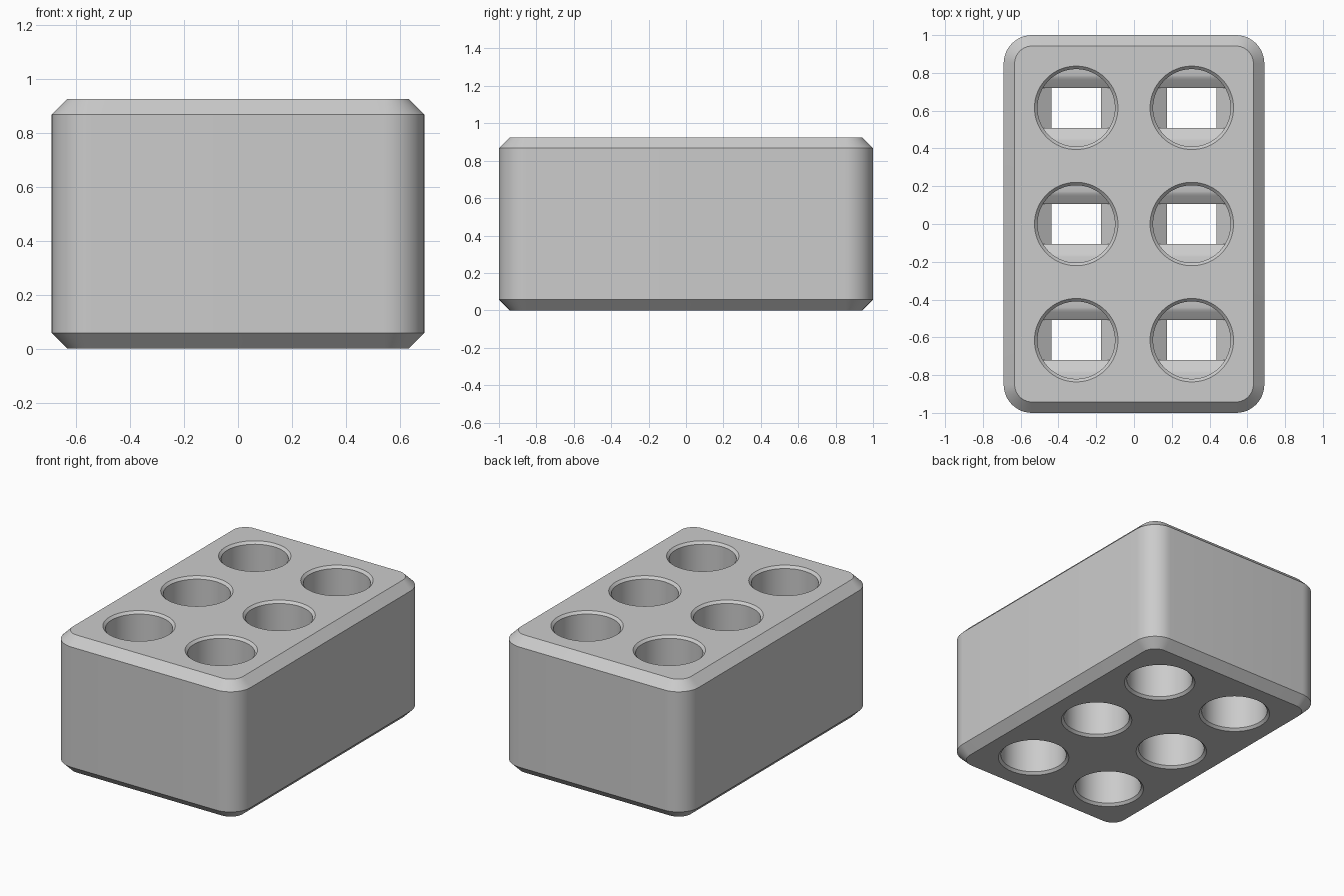
import bpy, bmesh, math

if "Cube" in bpy.data.objects:
    bpy.data.objects.remove(bpy.data.objects["Cube"])

HALF_X, HALF_Y, HEIGHT = 0.69, 1.0, 0.925
CHAMFER, CORNER = 0.058, 0.15
HOLE_R, RIM = 0.205, 0.016
MID = HEIGHT / 2
CENTRES = [(x, y) for x in (-0.306, 0.306) for y in (-0.615, 0, 0.615)]

grey = bpy.data.materials.new("light grey plastic")
grey.use_nodes = True
colour = (0.6, 0.6, 0.6, 1)
grey.diffuse_color = colour
grey.node_tree.nodes["Principled BSDF"].inputs["Base Color"].default_value = colour


def make_object(name, bm):
    bmesh.ops.recalc_face_normals(bm, faces=bm.faces)
    mesh = bpy.data.meshes.new(name)
    bm.to_mesh(mesh)
    bm.free()
    mesh.materials.append(grey)
    obj = bpy.data.objects.new(name, mesh)
    bpy.context.collection.objects.link(obj)
    return obj


def loft(bm, rings):
    """Skin a stack of equal point rings and cap both ends."""
    loops = [[bm.verts.new(p) for p in ring] for ring in rings]
    n = len(loops[0])
    for a, b in zip(loops, loops[1:]):
        for i in range(n):
            j = (i + 1) % n
            bm.faces.new((a[i], a[j], b[j], b[i]))
    bm.faces.new(loops[0][::-1])
    bm.faces.new(loops[-1])


def rounded_rect(inset, z, steps=12):
    r = CORNER - inset
    points = []
    for k, (sx, sy) in enumerate(((1, 1), (-1, 1), (-1, -1), (1, -1))):
        for i in range(steps + 1):
            a = (k + i / steps) * math.pi / 2
            points.append((sx * (HALF_X - CORNER) + r * math.cos(a),
                           sy * (HALF_Y - CORNER) + r * math.sin(a), z))
    return points


def circle(cx, cy, r, z, n=64):
    return [(cx + r * math.cos(math.tau * i / n),
             cy + r * math.sin(math.tau * i / n), z) for i in range(n)]


def smooth(obj):
    bpy.ops.object.select_all(action="DESELECT")
    obj.select_set(True)
    bpy.context.view_layer.objects.active = obj
    bpy.ops.object.shade_smooth_by_angle(angle=math.radians(30))


# Chamfered block with rounded corners
bm = bmesh.new()
loft(bm, [rounded_rect(CHAMFER, 0), rounded_rect(0, CHAMFER),
          rounded_rect(0, HEIGHT - CHAMFER), rounded_rect(CHAMFER, HEIGHT)])
block = make_object("block", bm)

# Round through holes with chamfered rims
bm = bmesh.new()
OVER = 0.02
for cx, cy in CENTRES:
    loft(bm, [circle(cx, cy, r, z) for r, z in (
        (HOLE_R + RIM + OVER, -OVER), (HOLE_R, RIM),
        (HOLE_R, HEIGHT - RIM), (HOLE_R + RIM + OVER, HEIGHT + OVER))])
cutter = make_object("hole_cutter", bm)
cutter.hide_render = True
cutter.hide_set(True)

cut = block.modifiers.new("holes", "BOOLEAN")
cut.operation = "DIFFERENCE"
cut.solver = "EXACT"
cut.object = cutter
bpy.context.view_layer.objects.active = block
block.select_set(True)
bpy.ops.object.modifier_apply(modifier=cut.name)
bpy.data.objects.remove(cutter)
smooth(block)


def pads(name, upper, half_width, along_x):
    """Facing pairs of ledges in each hole; profile mirrored about mid height."""
    profile = upper + [(d, -z) for d, z in reversed(upper)]
    bm = bmesh.new()
    for cx, cy in CENTRES:
        for side in (-1, 1):
            rings = []
            for w in (-half_width, half_width):
                if along_x:
                    rings.append([(cx + w, cy + side * d, MID + z) for d, z in profile])
                else:
                    rings.append([(cx + side * d, cy + w, MID + z) for d, z in profile])
            loft(bm, rings)
    smooth(make_object(name, bm))


# Ledges narrowing each hole to a rectangular throat
pads("front_back_ledges", [(0.225, 0.12), (0.172, 0.12), (0.16, 0.116),
                           (0.148, 0.109), (0.106, 0.08)], 0.18, True)
pads("side_ledges", [(0.215, 0.082), (0.13, 0.025)], 0.165, False)
